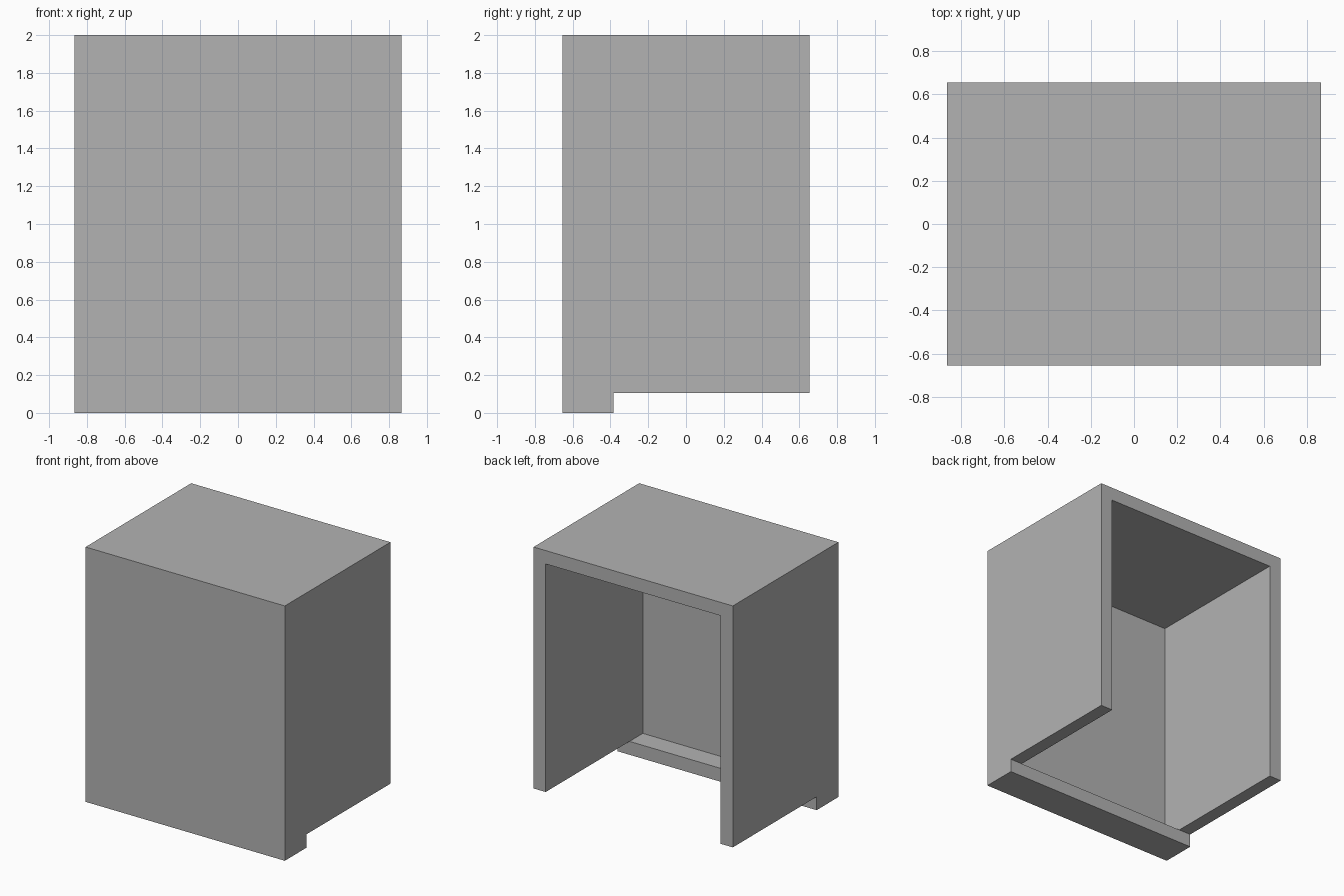
import bpy
import bmesh

cube = bpy.data.objects.get("Cube")
if cube:
    bpy.data.objects.remove(cube, do_unlink=True)

HALF_W, HALF_D, HEIGHT = 0.865, 0.655, 2.0
WALL = 0.105          # panel thickness
RAIL_BACK = -0.385    # rear edge of the bottom rail

grey = bpy.data.materials.new("plain_grey")
grey.use_nodes = True
colour = (0.45, 0.45, 0.45, 1)
grey.diffuse_color = colour
grey.node_tree.nodes["Principled BSDF"].inputs["Base Color"].default_value = colour


def side_profile(name, points, half_width):
    """Extrude a (y, z) outline across x, centred on x = 0."""
    bm = bmesh.new()
    face = bm.faces.new([bm.verts.new((-half_width, y, z)) for y, z in points])
    new = bmesh.ops.extrude_face_region(bm, geom=[face])["geom"]
    verts = [v for v in new if isinstance(v, bmesh.types.BMVert)]
    bmesh.ops.translate(bm, verts=verts, vec=(2 * half_width, 0, 0))
    bmesh.ops.recalc_face_normals(bm, faces=bm.faces)
    mesh = bpy.data.meshes.new(name)
    bm.to_mesh(mesh)
    bm.free()
    mesh.materials.append(grey)
    obj = bpy.data.objects.new(name, mesh)
    bpy.context.collection.objects.link(obj)
    return obj


# Outer body, stepped so that the front rail reaches the floor
cabinet = side_profile("cabinet_shell", [
    (-HALF_D, 0), (RAIL_BACK, 0), (RAIL_BACK, WALL),
    (HALF_D, WALL), (HALF_D, HEIGHT), (-HALF_D, HEIGHT)], HALF_W)

# Inner space, open at the back and below, leaving the rail whole
hollow = side_profile("hollow_cutter", [
    (WALL - HALF_D, WALL), (RAIL_BACK, WALL), (RAIL_BACK + 0.1, 0),
    (HALF_D + 0.1, 0), (HALF_D + 0.1, HEIGHT - WALL),
    (WALL - HALF_D, HEIGHT - WALL)], HALF_W - WALL)

cut = cabinet.modifiers.new("hollow", 'BOOLEAN')
cut.operation = 'DIFFERENCE'
cut.solver = 'EXACT'
cut.object = hollow

# Keep the finished shell and drop the cutter
bpy.context.view_layer.objects.active = cabinet
cabinet.select_set(True)
bpy.ops.object.modifier_apply(modifier=cut.name)
bpy.data.objects.remove(hollow, do_unlink=True)
